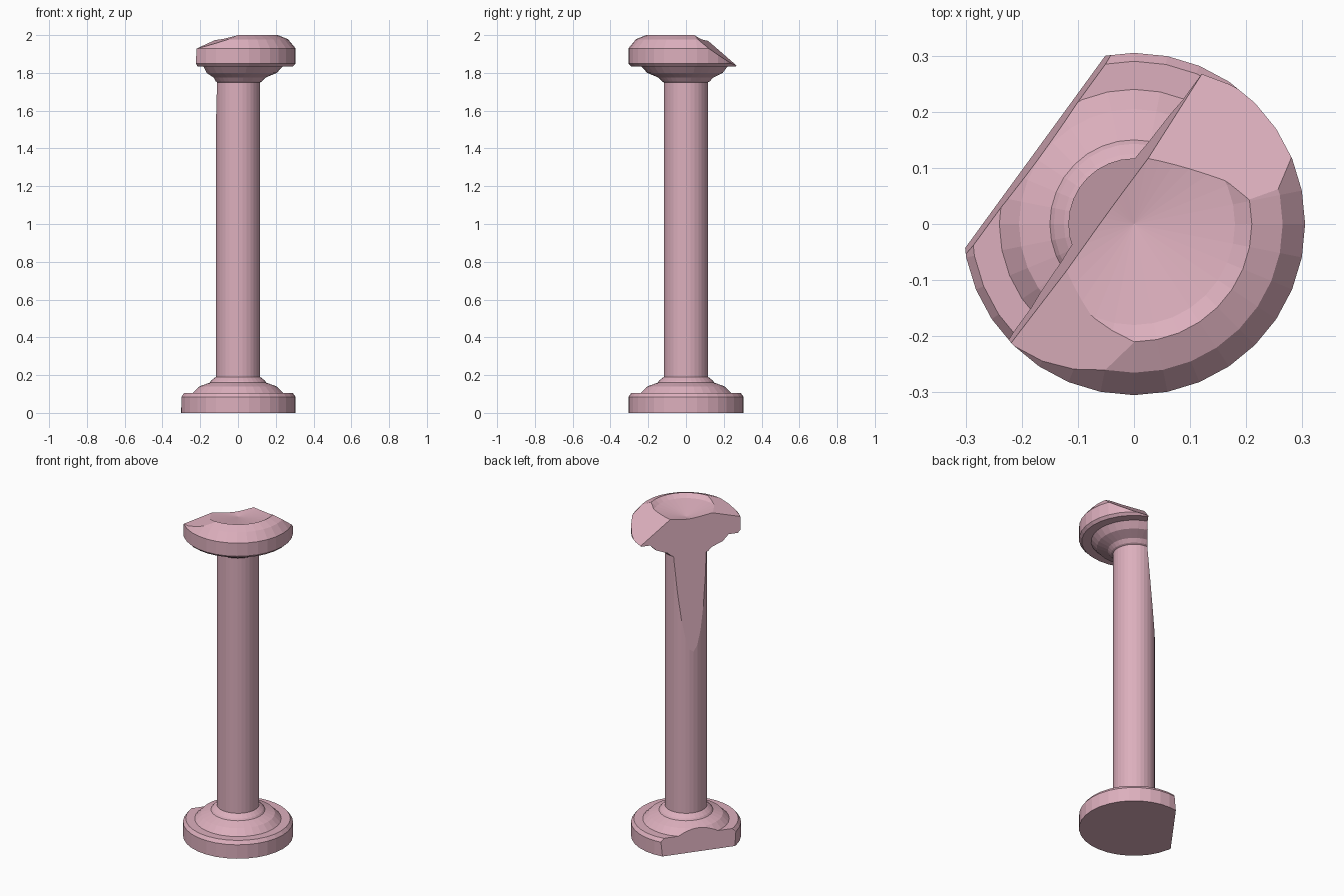
import bpy, bmesh, math
from mathutils import Vector

if "Cube" in bpy.data.objects:
    bpy.data.objects.remove(bpy.data.objects["Cube"])

SIDES = 32

# Half profile (radius, height): base mouldings, shaft, capital, dished top
profile = [
    (0, 0), (0.305, 0), (0.305, 0.085), (0.29, 0.105), (0.24, 0.105),
    (0.205, 0.14), (0.15, 0.16), (0.143, 0.17), (0.125, 0.185), (0.117, 0.19),
    (0.117, 1.75), (0.127, 1.755), (0.145, 1.775), (0.205, 1.80), (0.238, 1.835),
    (0.29, 1.835), (0.305, 1.85), (0.305, 1.93), (0.265, 1.978), (0.21, 2.0),
    (0.18, 1.98), (0, 1.95),
]

# Lathe the column
bm = bmesh.new()
verts = [bm.verts.new((r, 0, z)) for r, z in profile]
edges = [bm.edges.new(pair) for pair in zip(verts, verts[1:])]
bmesh.ops.spin(bm, geom=verts + edges, cent=(0, 0, 0), axis=(0, 0, 1),
               angle=math.tau, steps=SIDES, use_merge=False)
bmesh.ops.remove_doubles(bm, verts=bm.verts, dist=0.0005)
bmesh.ops.recalc_face_normals(bm, faces=bm.faces)


def break_off(point, normal):
    """Remove everything on the normal side of a plane and cap the break."""
    bmesh.ops.bisect_plane(bm, geom=bm.verts[:] + bm.edges[:] + bm.faces[:],
                           dist=1e-5, plane_co=Vector(point),
                           plane_no=Vector(normal).normalized(), clear_outer=True)
    rim = [e for e in bm.edges if e.is_boundary]
    bmesh.ops.holes_fill(bm, edges=rim, sides=0)


# Chips on the capital's top, then the long leaning break down the back left
break_off((0, 0, 2.064), (0.148, 0.774, 1))
break_off((0, 0, 2.022), (-0.323, -0.106, 1))
break_off((-0.808 * 0.218, 0.589 * 0.218, 0), (-0.808, 0.589, 0.086))
bmesh.ops.recalc_face_normals(bm, faces=bm.faces)
bmesh.ops.triangulate(bm, faces=[f for f in bm.faces if len(f.verts) > 4])

mesh = bpy.data.meshes.new("broken_column")
bm.to_mesh(mesh)
bm.free()
column = bpy.data.objects.new("broken_column", mesh)
bpy.context.collection.objects.link(column)

# Pink stone
stone = bpy.data.materials.new("pink_stone")
stone.diffuse_color = (0.72, 0.43, 0.51, 1)
stone.use_nodes = True
stone.node_tree.nodes["Principled BSDF"].inputs["Base Color"].default_value = stone.diffuse_color
mesh.materials.append(stone)
